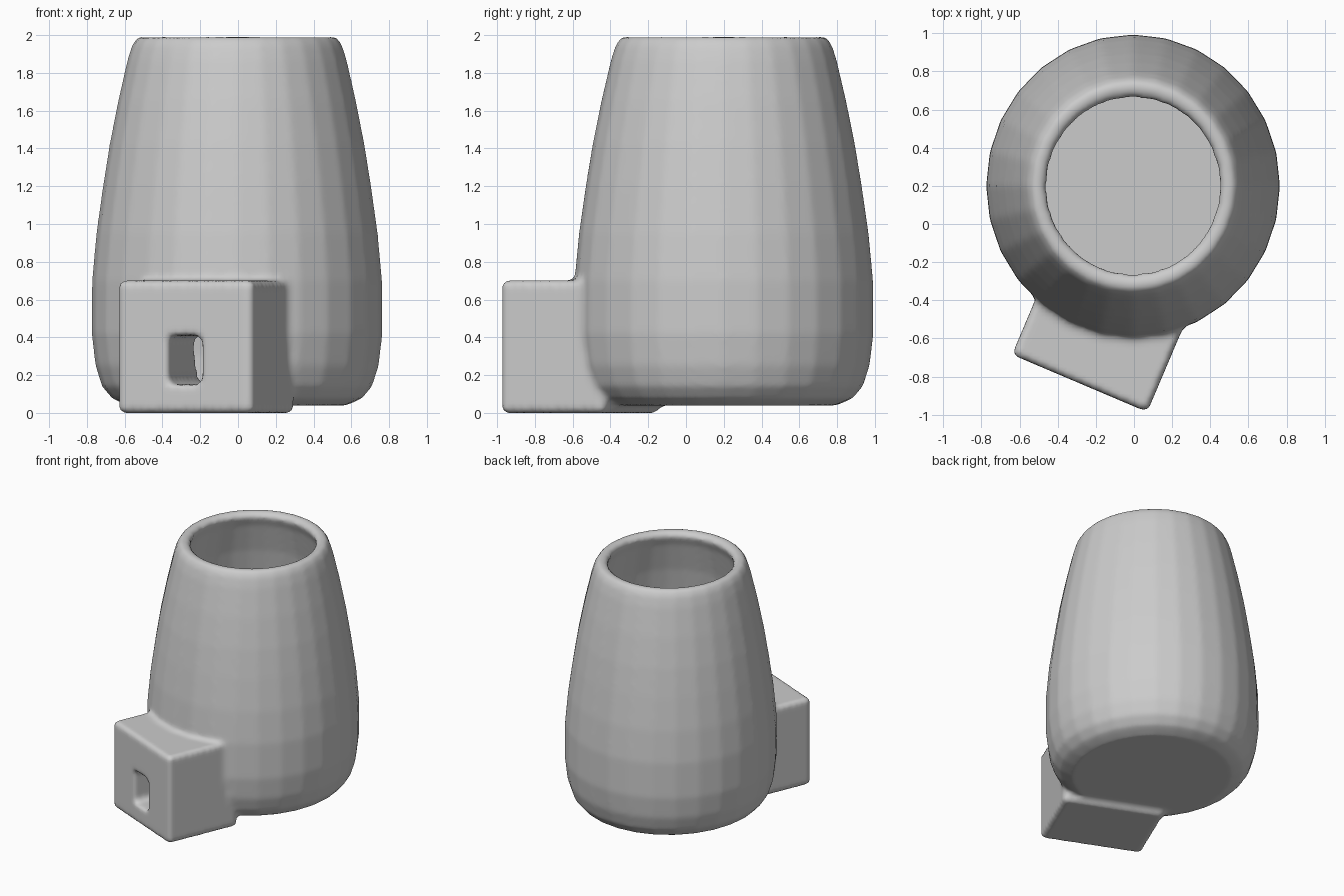
import bpy, bmesh, math
from mathutils import Matrix, Vector

if "Cube" in bpy.data.objects:
    bpy.data.objects.remove(bpy.data.objects["Cube"])

CX, CY, SIDES = -0.005, 0.2, 28


def link(name, bm):
    bmesh.ops.recalc_face_normals(bm, faces=bm.faces)
    mesh = bpy.data.meshes.new(name)
    bm.to_mesh(mesh)
    bm.free()
    obj = bpy.data.objects.new(name, mesh)
    bpy.context.collection.objects.link(obj)
    return obj


def lathe(name, profile, y_stretch=1.03):
    """Closed solid of revolution from (radius, z) points, capped at both ends."""
    bm = bmesh.new()
    rings = []
    for r, z in profile:
        rings.append([bm.verts.new((CX + r * math.cos(2 * math.pi * i / SIDES),
                                    CY + r * y_stretch * math.sin(2 * math.pi * i / SIDES), z))
                      for i in range(SIDES)])
    for a, b in zip(rings, rings[1:]):
        for i in range(SIDES):
            j = (i + 1) % SIDES
            bm.faces.new((a[i], a[j], b[j], b[i]))
    bm.faces.new(rings[0][::-1])
    bm.faces.new(rings[-1])
    return link(name, bm)


def block(name, width, depth, z0, z1, start=0.0, bevel=0.0):
    """Box set along the turned stoke-hole axis, measured inward from its mouth."""
    bm = bmesh.new()
    bmesh.ops.create_cube(bm, size=1)
    bmesh.ops.scale(bm, vec=(width, depth, z1 - z0), verts=bm.verts)
    bmesh.ops.translate(bm, vec=(0, start + depth / 2, (z0 + z1) / 2), verts=bm.verts)
    if bevel:
        bmesh.ops.bevel(bm, geom=bm.edges[:], offset=bevel, segments=2, profile=0.5,
                        affect='EDGES')
    frame = Matrix.Translation(Vector((-0.285, -0.835, 0))) @ Matrix.Rotation(math.radians(-23), 4, 'Z')
    bmesh.ops.transform(bm, matrix=frame, verts=bm.verts)
    return link(name, bm)


def apply(obj, kind, **settings):
    mod = obj.modifiers.new(kind, kind)
    for key, value in settings.items():
        setattr(mod, key, value)
    bpy.context.view_layer.objects.active = obj
    bpy.ops.object.modifier_apply(modifier=mod.name)


def combine(obj, other, operation):
    apply(obj, 'BOOLEAN', object=other, operation=operation, solver='EXACT')
    bpy.data.objects.remove(other, do_unlink=True)


# Tapered clay body
body = lathe("kiln_body", [
    (0.58, 0.04), (0.66, 0.075), (0.715, 0.14), (0.75, 0.25), (0.77, 0.42), (0.768, 0.7),
    (0.745, 0.95), (0.71, 1.2), (0.675, 1.42), (0.63, 1.65), (0.58, 1.87), (0.555, 1.95),
    (0.525, 1.99), (0.49, 1.992), (0.46, 1.97)])

# Stoke box joined to the lower front
combine(body, block("stoke_box", 0.77, 0.6, 0.0, 0.7, bevel=0.02), 'UNION')

# Hollow firing chamber, open at the top
combine(body, lathe("chamber", [
    (0.55, 0.13), (0.63, 0.18), (0.67, 0.3), (0.685, 0.45), (0.68, 0.7), (0.625, 1.2),
    (0.545, 1.65), (0.485, 1.88), (0.455, 1.95), (0.465, 2.1)], 1.02), 'DIFFERENCE')

# Square stoke hole through to the chamber
combine(body, block("stoke_hole", 0.19, 0.75, 0.15, 0.41, start=-0.1), 'DIFFERENCE')

# Blend the joints like worked clay
apply(body, 'REMESH', mode='VOXEL', voxel_size=0.02)
apply(body, 'SMOOTH', factor=0.5, iterations=4)
body.data.shade_smooth()
